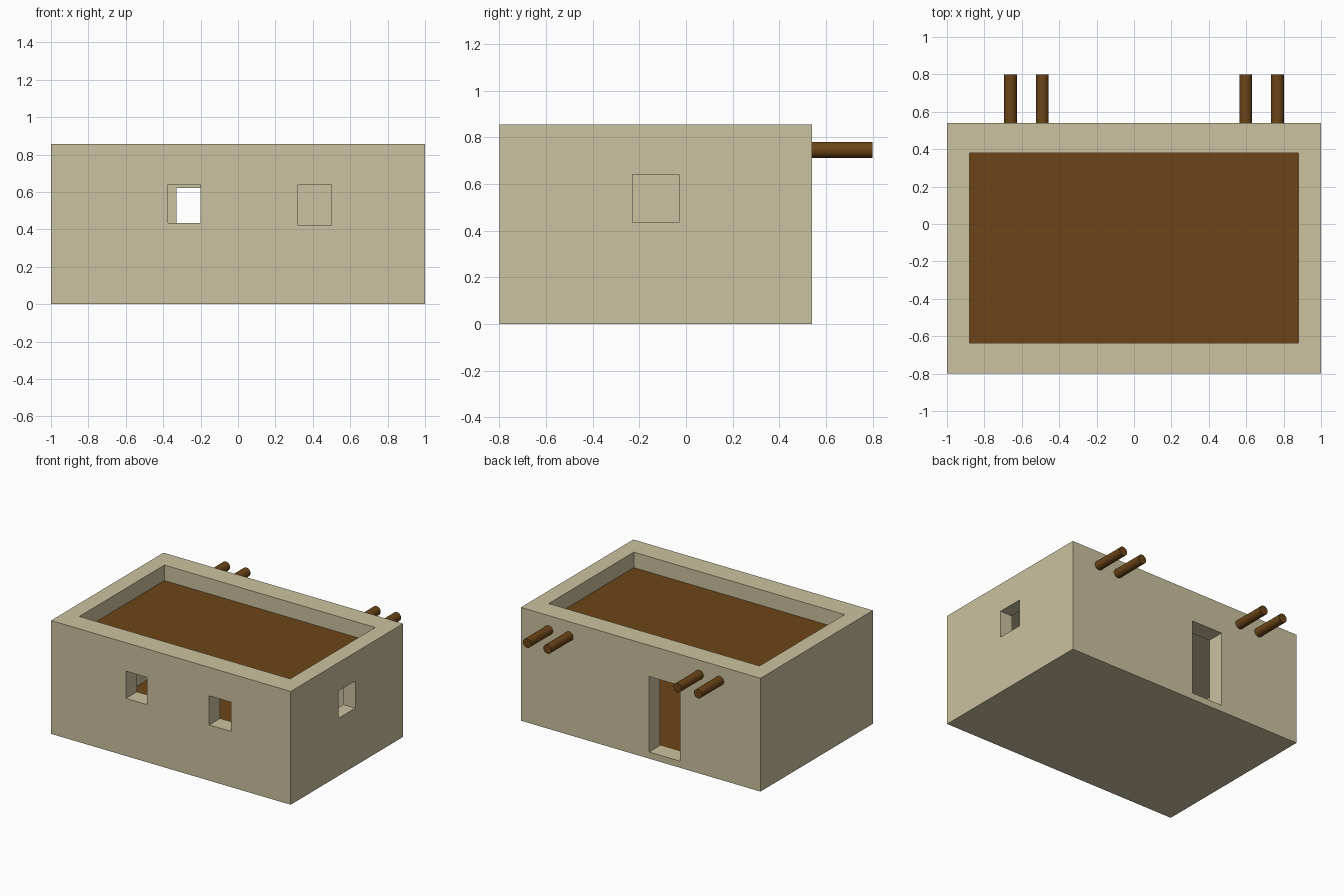
import bpy, math

if "Cube" in bpy.data.objects:
    bpy.data.objects.remove(bpy.data.objects["Cube"])


def material(name, color):
    m = bpy.data.materials.new(name)
    m.diffuse_color = (*color, 1)
    m.use_nodes = True
    m.node_tree.nodes["Principled BSDF"].inputs["Base Color"].default_value = m.diffuse_color
    return m


adobe = material("adobe", (0.60, 0.54, 0.35))
wood = material("wood", (0.15, 0.06, 0.009))


def box(name, x, y, z, mat):
    """Box spanning the given (min, max) ranges."""
    bpy.ops.mesh.primitive_cube_add(size=1, location=[sum(r) / 2 for r in (x, y, z)])
    ob = bpy.context.object
    ob.name = name
    ob.scale = [r[1] - r[0] for r in (x, y, z)]
    bpy.ops.object.transform_apply(location=False, rotation=False, scale=True)
    ob.data.materials.append(mat)
    return ob


# Solid house block
walls = box("house_walls", (-1, 1), (-0.8, 0.54), (0, 0.855), adobe)

# Hollows and openings: room, roof recess, windows, door
cuts = {
    "room": ((-0.90, 0.90), (-0.67, 0.41), (0.045, 0.68)),
    "roof_recess": ((-0.88, 0.88), (-0.635, 0.38), (0.733, 1.0)),
    "front_window_left": ((-0.375, -0.20), (-0.9, -0.6), (0.435, 0.64)),
    "front_window_right": ((0.32, 0.50), (-0.9, -0.6), (0.42, 0.64)),
    "side_window": ((0.8, 1.1), (-0.23, -0.03), (0.435, 0.64)),
    "doorway": ((-0.33, -0.07), (0.3, 0.6), (0.05, 0.62)),
}
for name, spans in cuts.items():
    cutter = box(name + "_cutter", *spans, adobe)
    mod = walls.modifiers.new(name, 'BOOLEAN')
    mod.operation = 'DIFFERENCE'
    mod.solver = 'EXACT'
    mod.object = cutter
    bpy.context.view_layer.objects.active = walls
    bpy.ops.object.modifier_apply(modifier=name)
    bpy.data.objects.remove(cutter, do_unlink=True)

# Wooden roof deck and room floor
box("roof_deck", (-0.88, 0.88), (-0.635, 0.38), (0.733, 0.738), wood)
box("room_floor", (-0.90, 0.90), (-0.67, 0.41), (0.045, 0.05), wood)

# Round beams sticking out of the back wall
for i, x in enumerate((-0.66, -0.49, 0.597, 0.767)):
    bpy.ops.mesh.primitive_cylinder_add(vertices=32, radius=0.034, depth=0.3,
                                        location=(x, 0.65, 0.746),
                                        rotation=(math.pi / 2, 0, 0))
    beam = bpy.context.object
    beam.name = f"roof_beam_{i + 1}"
    beam.data.materials.append(wood)
    bpy.ops.object.shade_smooth_by_angle(angle=math.radians(40))
